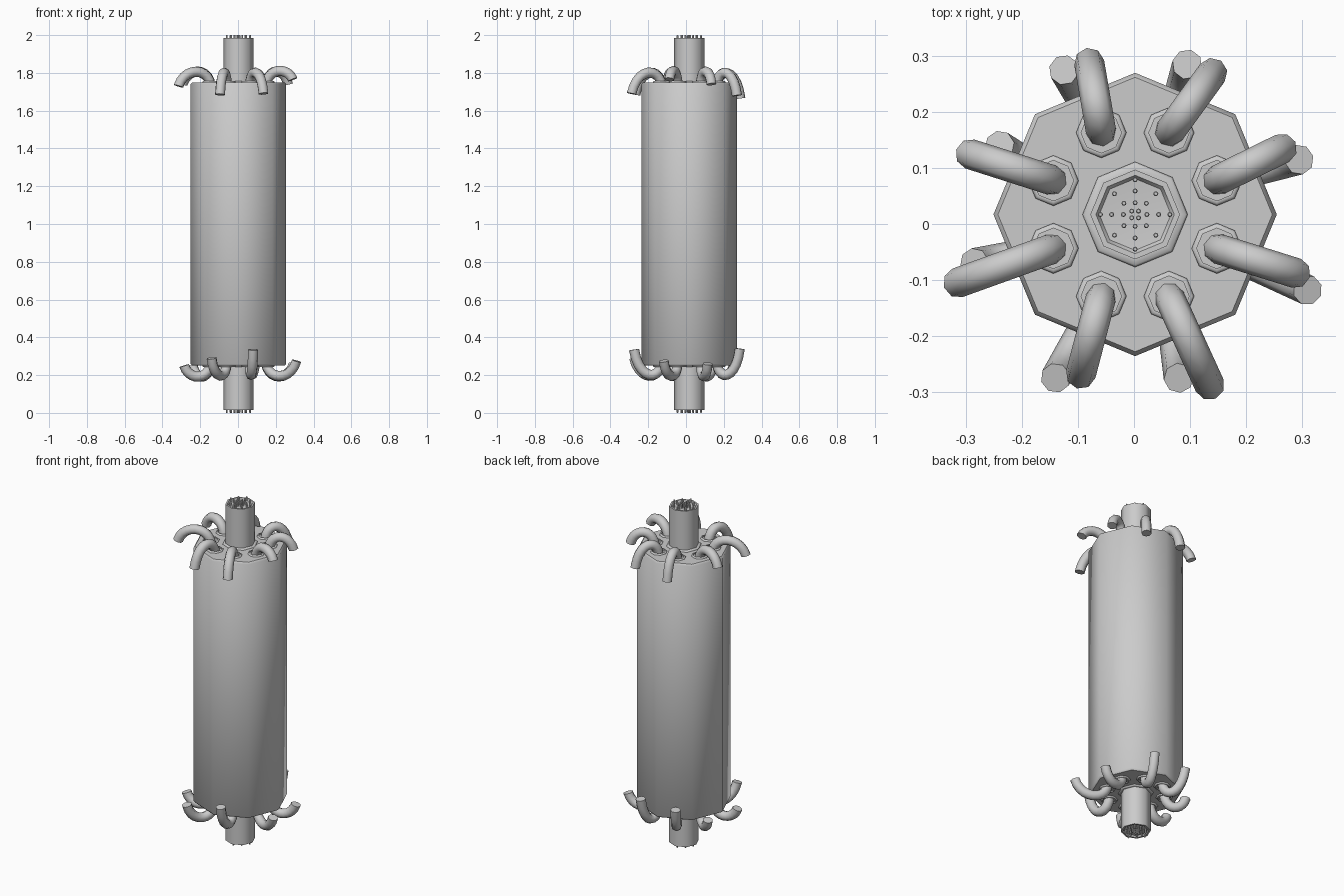
import bpy
import bmesh
from math import pi, cos, sin, radians
from mathutils import Vector

cube = bpy.data.objects.get("Cube")
if cube:
    bpy.data.objects.remove(cube, do_unlink=True)

AXIS = Vector((0.002, 0.017, 0))
HOLE_R = 0.158


def smooth(obj, angle=50):
    bpy.ops.object.select_all(action='DESELECT')
    obj.select_set(True)
    bpy.context.view_layer.objects.active = obj
    bpy.ops.object.shade_smooth_by_angle(angle=radians(angle))


def lathe(name, profile, centre, closed=False, sides=8):
    """Turn an (r, z) profile around a vertical axis; open profiles get end caps."""
    bm = bmesh.new()
    rings = [[bm.verts.new((centre.x + r * cos(2 * pi * i / sides),
                            centre.y + r * sin(2 * pi * i / sides), z))
              for i in range(sides)] for r, z in profile]
    pairs = list(zip(rings, rings[1:]))
    if closed:
        pairs.append((rings[-1], rings[0]))
    else:
        bm.faces.new(rings[0])
        bm.faces.new(rings[-1])
    for a, b in pairs:
        for i in range(sides):
            j = (i + 1) % sides
            bm.faces.new((a[i], a[j], b[j], b[i]))
    bmesh.ops.recalc_face_normals(bm, faces=bm.faces)
    mesh = bpy.data.meshes.new(name)
    bm.to_mesh(mesh)
    bm.free()
    obj = bpy.data.objects.new(name, mesh)
    bpy.context.collection.objects.link(obj)
    smooth(obj)
    return obj


def flip(z, end):
    return z if end == "top" else 2 - z


def collar(name, centre, inner, outer, end):
    prof = [(outer, 1.74), (outer, 1.753), (outer - 0.004, 1.757),
            (inner, 1.757), (inner, 1.74)]
    lathe(name, [(r, flip(z, end)) for r, z in prof], centre, closed=True)


def hose(name, start, tip, end):
    """Bent hose that leaves its socket vertically and droops at the tip."""
    curve = bpy.data.curves.new(name, 'CURVE')
    curve.dimensions = '3D'
    curve.bevel_depth = 0.027
    curve.bevel_resolution = 2
    curve.resolution_u = 10
    curve.use_fill_caps = True
    spline = curve.splines.new('BEZIER')
    spline.bezier_points.add(1)
    rise = start.lerp(tip, 0.08)
    droop = start.lerp(tip, 0.82)
    rise.z = droop.z = flip(1.83, end)
    a, b = spline.bezier_points
    for p in (a, b):
        p.handle_left_type = p.handle_right_type = 'FREE'
    a.co, a.handle_right, a.handle_left = start, rise, start * 2 - rise
    b.co, b.handle_left, b.handle_right = tip, droop, tip * 2 - droop
    obj = bpy.data.objects.new(name, curve)
    bpy.context.collection.objects.link(obj)
    bpy.ops.object.select_all(action='DESELECT')
    obj.select_set(True)
    bpy.context.view_layer.objects.active = obj
    bpy.ops.object.convert(target='MESH')
    smooth(bpy.context.view_layer.objects.active)


# Main casing, with a slight chamfer at each end
lathe("casing", [(0.245, 0.25), (0.253, 0.26), (0.253, 1.74), (0.245, 1.75)], AXIS)

# Central pipe with shallow stepped ends
half = [(0.04, 1.974), (0.064, 1.976), (0.07, 1.985), (0.08, 1.985)]
lathe("central_pipe", [(r, 2 - z) for r, z in half] + half[::-1], AXIS)

# Hose tips, counter-clockwise from the first socket
tips = {
    "top": [(0.265, 0.135, 1.74), (0.14, 0.27, 1.68), (-0.08, 0.288, 1.665),
            (-0.293, 0.125, 1.74), (-0.315, -0.105, 1.73), (-0.095, -0.268, 1.685),
            (0.135, -0.288, 1.69), (0.29, -0.088, 1.765)],
    "bottom": [(0.295, 0.115, 0.26), (0.095, 0.285, 0.34), (-0.125, 0.275, 0.33),
               (-0.24, 0.14, 0.25), (-0.285, -0.07, 0.25), (-0.14, -0.275, 0.29),
               (0.08, -0.275, 0.335), (0.31, -0.118, 0.275)],
}

# Pin layout on the pipe ends: a cross, diagonals and a centre cluster
pins = []
for r in (0.021, 0.042, 0.062):
    pins += [(r, 0), (-r, 0), (0, r), (0, -r)]
for d in (0.006, 0.02, 0.037):
    pins += [(sx * d, sy * d) for sx in (-1, 1) for sy in (-1, 1)]

for end in ("top", "bottom"):
    collar(end + "_pipe_collar", AXIS, 0.078, 0.094, end)
    for k, tip in enumerate(tips[end]):
        a = pi / 8 + k * pi / 4
        socket = AXIS + Vector((cos(a), sin(a), 0)) * HOLE_R
        collar(f"{end}_socket_{k + 1}", socket, 0.036, 0.045, end)
        start = socket.copy()
        start.z = flip(1.735, end)
        hose(f"{end}_hose_{k + 1}", start, Vector(tip), end)
    for k, (x, y) in enumerate(pins):
        prof = [(0.0045, 1.965), (0.0045, 1.998), (0.003, 2.0)]
        lathe(f"{end}_pin_{k + 1}", [(r, flip(z, end)) for r, z in prof],
              AXIS + Vector((x, y, 0)))
